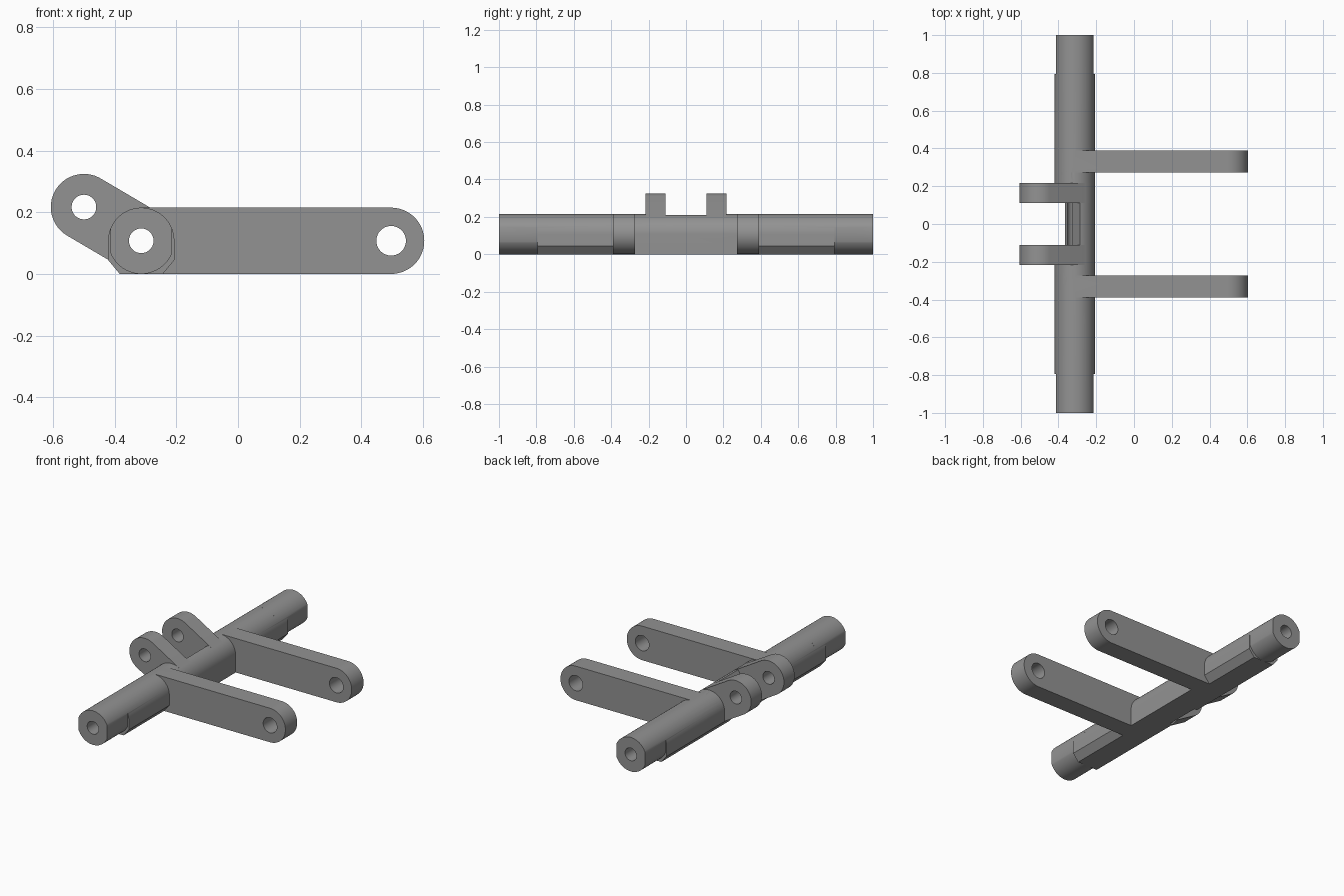
import bpy, bmesh, math

if "Cube" in bpy.data.objects:
    bpy.data.objects.remove(bpy.data.objects["Cube"])

grey = bpy.data.materials.new("mid grey")
grey.diffuse_color = (0.29, 0.29, 0.29, 1)
grey.use_nodes = True
grey.node_tree.nodes["Principled BSDF"].inputs["Base Color"].default_value = grey.diffuse_color

R = 0.1075                 # radius shared by shaft, arms and lugs
SX, SZ = -0.314, R         # shaft axis
AX = 0.497                 # arm eye
LX, LZ = -0.5, 0.217       # lug eye


def arc(cx, cz, r, a0, a1, n=32):
    """Points on an arc in the xz plane, angles in degrees."""
    pts = []
    for i in range(n + 1):
        a = math.radians(a0 + (a1 - a0) * i / n)
        pts.append((cx + r * math.cos(a), cz + r * math.sin(a)))
    return pts


def circle(cx, cz, r, n=64):
    return arc(cx, cz, r, 0, 360, n)[:-1]


def prism(name, profile, y0, y1):
    """Extrude an xz profile along y."""
    bm = bmesh.new()
    face = bm.faces.new([bm.verts.new((x, y0, z)) for x, z in profile])
    ext = bmesh.ops.extrude_face_region(bm, geom=[face])["geom"]
    moved = [g for g in ext if isinstance(g, bmesh.types.BMVert)]
    bmesh.ops.translate(bm, vec=(0, y1 - y0, 0), verts=moved)
    bmesh.ops.recalc_face_normals(bm, faces=bm.faces)
    mesh = bpy.data.meshes.new(name)
    bm.to_mesh(mesh)
    bm.free()
    mesh.materials.append(grey)
    ob = bpy.data.objects.new(name, mesh)
    bpy.context.collection.objects.link(ob)
    return ob


def combine(base, tool, operation):
    """Apply a boolean and remove the tool."""
    mod = base.modifiers.new("boolean", "BOOLEAN")
    mod.operation, mod.solver, mod.object = operation, "EXACT", tool
    bpy.context.view_layer.update()
    dep = bpy.context.evaluated_depsgraph_get()
    mesh = bpy.data.meshes.new_from_object(base.evaluated_get(dep))
    base.modifiers.clear()
    base.data = mesh
    bpy.data.objects.remove(tool)


# Shaft with rounded top and chamfered underside
shaft_profile = arc(SX, SZ, R, 0, 180, 32) + [
    (SX - R, 0.045), (SX - 0.07, 0), (SX + 0.07, 0), (SX + R, 0.045)]
body = prism("linkage_body", shaft_profile, -0.795, 0.795)

# Middle of the shaft, square at its lower inner corner
middle_profile = arc(SX, SZ, R, 0, 180, 32) + [
    (SX - R, 0.045), (SX - 0.07, 0), (SX + R, 0)]
parts = [prism("shaft_middle", middle_profile, -0.3, 0.3)]

# Shaft ends: round with a flat on each side
flat = math.degrees(math.acos(0.1 / R))
end_profile = (arc(SX, SZ, R, flat, 180 - flat)
               + arc(SX, SZ, R, 180 + flat, 360 - flat))
arm_profile = arc(AX, SZ, R, -90, 90) + arc(SX, SZ, R, 90, 270)

# Lug outline: two eyes joined by tangents
tilt = math.degrees(math.atan2(LZ - SZ, LX - SX))
lug_profile = (arc(LX, LZ, R, tilt - 90, tilt + 90)
               + arc(SX, SZ, R, tilt + 90, tilt + 270))

for s in (-1, 1):
    parts += [prism("shaft_end", end_profile, s * 0.7, s * 1.0),
              prism("arm", arm_profile, s * 0.272, s * 0.39)]
for p in parts:
    combine(body, p, "UNION")

# Clearance pocket between the lugs
pocket = [(-0.25, 0.2756), (-0.365, 0.0764), (-0.365, -0.05),
          (-0.7, -0.05), (-0.7, 0.4), (-0.25, 0.4)]
combine(body, prism("pocket_cutter", pocket, -0.11, 0.11), "DIFFERENCE")
for s in (-1, 1):
    combine(body, prism("lug", lug_profile, s * 0.11, s * 0.217), "UNION")

# Bores through shaft, arms and lugs
for cx, cz, r, y in ((SX, SZ, 0.04, 1.1), (AX, SZ, 0.048, 0.5), (LX, LZ, 0.04, 0.5)):
    combine(body, prism("bore_cutter", circle(cx, cz, r), -y, y), "DIFFERENCE")

# Smooth curved surfaces, keep machined edges sharp
bpy.context.view_layer.objects.active = body
body.select_set(True)
bpy.ops.object.shade_smooth_by_angle(angle=math.radians(25))
